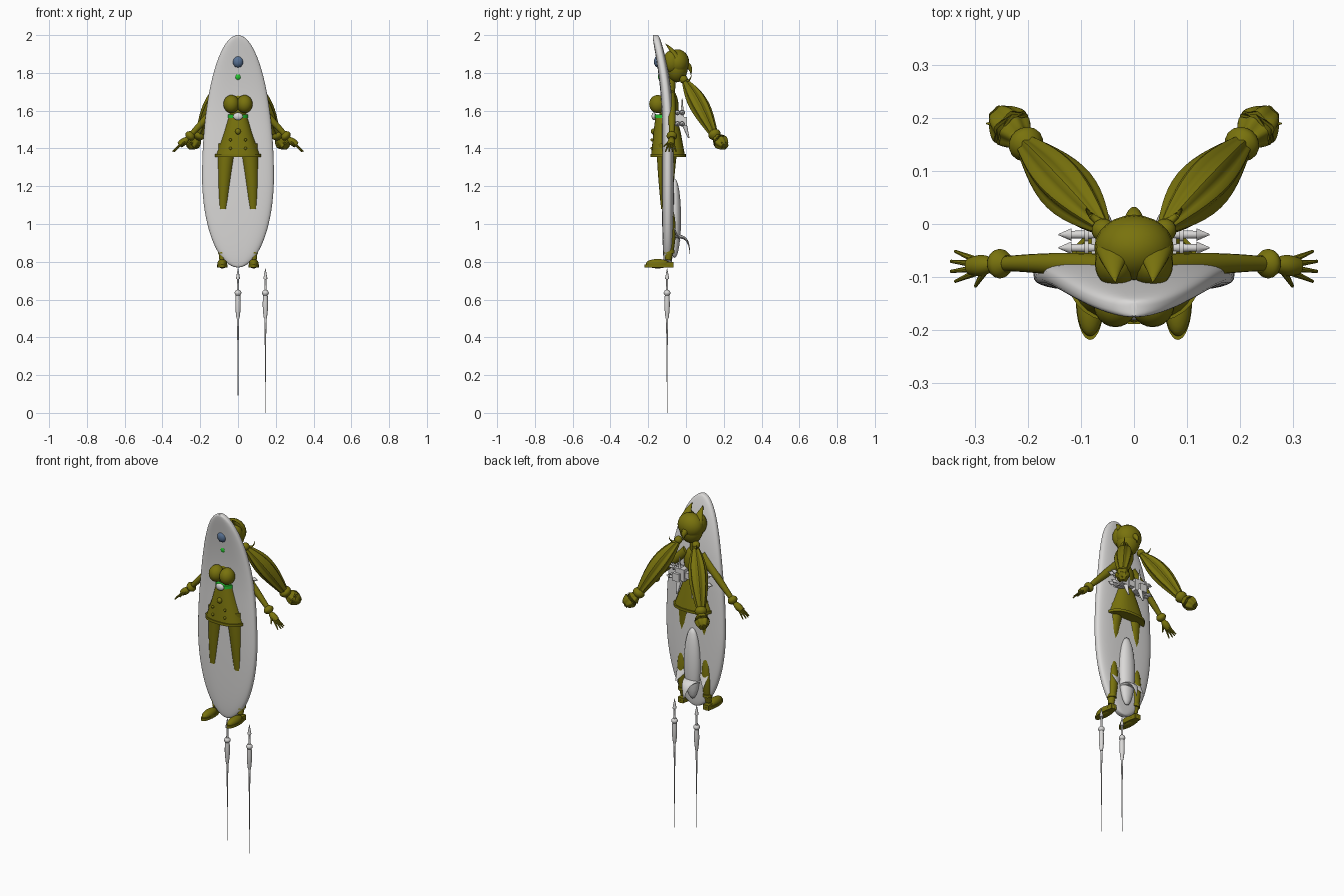
import bpy, bmesh, math
from mathutils import Vector

old = bpy.data.objects.get("Cube")
if old:
    bpy.data.objects.remove(old, do_unlink=True)


def material(name, red, green, blue):
    made = bpy.data.materials.new(name)
    made.use_nodes = True
    colour = (red, green, blue, 1)
    made.diffuse_color = colour
    made.node_tree.nodes["Principled BSDF"].inputs["Base Color"].default_value = colour
    return made


OLIVE = material("olive", .19, .17, .004)
PALE = material("pale grey", .7, .69, .68)
GREEN = material("bright green", .02, .6, .03)
BLUE = material("slate blue", .1, .17, .3)


def finish(name, bm, mat, pair):
    """Turn the bmesh into a smooth shaded part; a pair is mirrored across x."""
    bmesh.ops.recalc_face_normals(bm, faces=bm.faces)
    mesh = bpy.data.meshes.new(name)
    bm.to_mesh(mesh)
    bm.free()
    mesh.materials.append(mat)
    for face in mesh.polygons:
        face.use_smooth = True
    mesh.set_sharp_from_angle(angle=math.radians(40))
    part = bpy.data.objects.new(name, mesh)
    bpy.context.collection.objects.link(part)
    if pair:
        mirror = part.modifiers.new("Mirror", 'MIRROR')
        mirror.use_axis[0] = True
        mirror.use_mirror_merge = False


def skin(name, rings, mat, pair=False):
    """Join rings of points into a closed surface."""
    bm = bmesh.new()
    loops = [[bm.verts.new(point) for point in ring] for ring in rings]
    for low, high in zip(loops, loops[1:]):
        for i in range(len(low)):
            bm.faces.new((low[i - 1], low[i], high[i], high[i - 1]))
    bm.faces.new(loops[0])
    bm.faces.new(loops[-1])
    finish(name, bm, mat, pair)


def level_ring(centre, width, depth, power=2, sides=32):
    """A level superellipse; a higher power makes it squarer."""
    def squared(value):
        return math.copysign(abs(value) ** (2 / power), value)
    angles = [math.tau * i / sides for i in range(sides)]
    return [Vector(centre) + Vector((width * squared(math.cos(a)), depth * squared(math.sin(a)), 0))
            for a in angles]


def bezier(path, t):
    points = [Vector(point) for point in path]
    while len(points) > 1:
        points = [a.lerp(b, t) for a, b in zip(points, points[1:])]
    return points[0]


def taper(name, mat, path, start, end=.001, bulge=0, lobes=0, flat=1, sides=16, pair=False):
    """Tube along a curve, from the start radius to the end radius, swelling midway."""
    steps = 12 if bulge or len(path) > 2 else 1
    centres = [bezier(path, i / steps) for i in range(steps + 1)]
    rings = []
    for i, centre in enumerate(centres):
        along = centres[min(i + 1, steps)] - centres[max(i - 1, 0)]
        across = along.cross(Vector((0, 1, 0) if abs(along.y) < abs(along.z) else (0, 0, 1))).normalized()
        other = along.cross(across).normalized() * flat
        t = i / steps
        radius = start + (end - start) * t + bulge * math.sin(math.pi * t)
        ring = []
        for k in range(sides):
            a = math.tau * k / sides
            ridge = radius * (1 + .09 * math.cos(lobes * a) if lobes else 1)
            ring.append(centre + ridge * (across * math.cos(a) + other * math.sin(a)))
        rings.append(ring)
    skin(name, rings, mat, pair)


def ball(name, mat, centre, size, segments=24, pair=False):
    bm = bmesh.new()
    bmesh.ops.create_uvsphere(bm, u_segments=segments, v_segments=segments // 2, radius=1)
    bmesh.ops.scale(bm, vec=size, verts=bm.verts)
    bmesh.ops.translate(bm, vec=centre, verts=bm.verts)
    finish(name, bm, mat, pair)


def block(name, mat, centre, size, pair=False):
    bm = bmesh.new()
    bmesh.ops.create_cube(bm, size=1)
    bmesh.ops.scale(bm, vec=size, verts=bm.verts)
    bmesh.ops.translate(bm, vec=centre, verts=bm.verts)
    finish(name, bm, mat, pair)


# Board: two half ellipses with a nose that curves forward
rings = []
count = 40
for i in range(count + 1):
    angle = math.pi * (i / count - .5) * .98
    rise, spread = math.sin(angle), math.cos(angle)
    z = 1.25 + rise * (.75 if rise > 0 else .48)
    rocker = max(0, z * 2 - 3) ** 2
    rings.append(level_ring((0, -.096 - .065 * rocker, z), .19 * spread, .01 + .022 * spread ** .6, 3, 40))
skin("board", rings, PALE)

# Fairing and fins on the back of the board
ball("tail_fairing", PALE, (0, -.06, 1.03), (.05, .034, .21))
taper("centre_fin", PALE, [(0, -.06, .93), (0, .02, .95), (0, .02, .84)], .05, flat=.25)
taper("side_fins", PALE, [(.07, -.07, .98), (.09, -.03, .91)], .035, flat=.25, pair=True)

# Head, hair and front ornaments
ball("head", OLIVE, (0, -.05, 1.83), (.066, .06, .08))
ball("hair_cap", OLIVE, (0, -.045, 1.855), (.075, .062, .07))
ball("hair_lobes", OLIVE, (.034, -.075, 1.86), (.04, .046, .06), pair=True)
taper("hair_tufts", OLIVE, [(.038, -.05, 1.88), (.04, -.08, 1.93), (.035, -.11, 1.955)], .034, flat=.6, pair=True)
taper("nape_hair", OLIVE, [(0, 0, 1.84), (0, .03, 1.83), (0, .026, 1.79)], .022)
taper("neck", OLIVE, [(0, -.075, 1.79), (0, -.085, 1.68)], .022, .026)
ball("blue_ornament", BLUE, (0, -.148, 1.86), (.03, .022, .033), 10)
ball("green_gem", GREEN, (0, -.135, 1.78), (.019, .014, .02), 12)

# Long hair tails with knot, band and puff
ball("hair_knots", OLIVE, (.058, -.012, 1.765), (.022, .022, .022), pair=True)
taper("knot_ends", OLIVE, [(.06, 0, 1.76), (.09, .02, 1.75), (.09, .03, 1.79)], .009, pair=True)
taper("hair_tails", OLIVE, [(.055, -.01, 1.76), (.12, .06, 1.66), (.2, .145, 1.48)],
      .012, .022, bulge=.031, lobes=8, sides=48, pair=True)
taper("tail_bands", OLIVE, [(.193, .14, 1.495), (.215, .162, 1.453)], .018, .018, bulge=.016, pair=True)
taper("tail_puffs", OLIVE, [(.21, .158, 1.46), (.258, .208, 1.41)], .018, .02, bulge=.019,
      lobes=6, sides=36, pair=True)
for tip in ((.28, .19, 1.43), (.24, .22, 1.44), (.26, .21, 1.4)):
    taper("puff_wisps", OLIVE, [(.238, .188, 1.43), tip], .014, pair=True)

# Torso, coat and belt
ball("torso", OLIVE, (0, -.092, 1.62), (.068, .053, .1))
ball("chest", OLIVE, (.035, -.15, 1.635), (.042, .045, .048), pair=True)
taper("collar", OLIVE, [(.01, -.12, 1.69), (.06, -.12, 1.7), (.06, -.08, 1.69)], .014, flat=.6, end=.01, pair=True)
skin("coat_skirt", [level_ring((0, -.105, 1.57), .05, .056, 2.5),
                    level_ring((0, -.1, 1.48), .077, .073, 2.5),
                    level_ring((0, -.095, 1.36), .12, .09, 2.5)], OLIVE)
skin("coat_hem", [level_ring((0, -.095, z), .124, .094, 2.5) for z in (1.37, 1.355)], OLIVE)
skin("green_belt", [level_ring((0, -.105, z), .058, .064) for z in (1.58, 1.56)], GREEN)
ball("belt_clasp", PALE, (0, -.17, 1.57), (.026, .012, .02))
ball("coat_knot", OLIVE, (0, -.172, 1.49), (.015, .014, .016))
for z in (1.4, 1.445):
    ball("coat_buttons", OLIVE, (.04, -.18, z), (.008, .008, .008), 10, pair=True)

# Arms, cuffs and hands
taper("arms", OLIVE, [(.05, -.085, 1.68), (.16, -.07, 1.57), (.27, -.076, 1.45)], .028, .012, pair=True)
taper("cuffs", OLIVE, [(.24, -.075, 1.48), (.267, -.075, 1.453)], .016, .016, bulge=.012, pair=True)
taper("palms", OLIVE, [(.265, -.076, 1.453), (.31, -.08, 1.418)], .011, .016, bulge=.006, pair=True)
for i in range(4):
    spread = i - 1.5
    taper("fingers", OLIVE, [(.3, -.08 + spread * .008, 1.425),
                             (.35 - abs(spread) * .008, -.08 + spread * .019, 1.383)],
          .007, .003, sides=8, pair=True)
taper("thumbs", OLIVE, [(.28, -.085, 1.44), (.3, -.118, 1.41)], .008, .003, sides=8, pair=True)

# Legs and shoes
taper("thighs", OLIVE, [(.058, -.1, 1.42), (.074, -.107, 1.25), (.079, -.103, 1.08)], .052, .026, flat=1.1, pair=True)
taper("calves", OLIVE, [(.079, -.1, 1.1), (.08, -.07, .96), (.082, -.095, .81)], .026, .017, bulge=.008, pair=True)
skin("ankle_straps", [level_ring((.082, -.088, z), .025, .028) for z in (.862, .845)], OLIVE, pair=True)
skin("soles", [level_ring((.083, -.142, z), .027, .077) for z in (.77, .785)], OLIVE, pair=True)
ball("shoes", OLIVE, (.083, -.15, .79), (.026, .062, .025), pair=True)
block("heels", OLIVE, (.083, -.085, .785), (.036, .035, .03), pair=True)

# Back rig with pointed barrels
block("rig_spine", PALE, (0, -.035, 1.56), (.08, .035, .035))
block("rig_mounts", PALE, (.05, -.035, 1.56), (.06, .05, .07), pair=True)
block("rig_plates", PALE, (.065, -.005, 1.545), (.045, .02, .045), pair=True)
for y in (-.02, -.045):
    for z in (1.53, 1.59):
        taper("barrels", PALE, [(.05, y, z), (.12, y, z)], .009, .007, pair=True)
        taper("barrel_rings", PALE, [(.086, y, z), (.094, y, z)], .015, .015, pair=True)
        taper("barrel_tips", PALE, [(.118, y, z), (.143, y, z)], .012, pair=True)
taper("rig_masts", PALE, [(.055, -.02, 1.58), (.055, -.02, 1.665)], .009, .002, pair=True)
taper("rig_feet", PALE, [(.05, -.01, 1.53), (.05, .015, 1.455)], .014, .004, pair=True)

# Two long darts below the board
for name, x, top, bottom in (("centre_dart", 0, .765, .04), ("left_dart", .145, .765, 0)):
    def section(part, high, low, wide, narrow, bulge=0):
        taper(name + part, PALE, [(x, -.1, high), (x, -.1, low)], wide, narrow, bulge, sides=12)
    section("_tip", top, .71, .001, .011)
    section("_neck", .71, .65, .005, .006)
    section("_ring", .65, .62, .01, .01, bulge=.008)
    section("_body", .625, .5, .012, .008, bulge=.004)
    section("_shaft", .5, .36, .006, .0035)
    section("_needle", .36, bottom, .003, .001)
